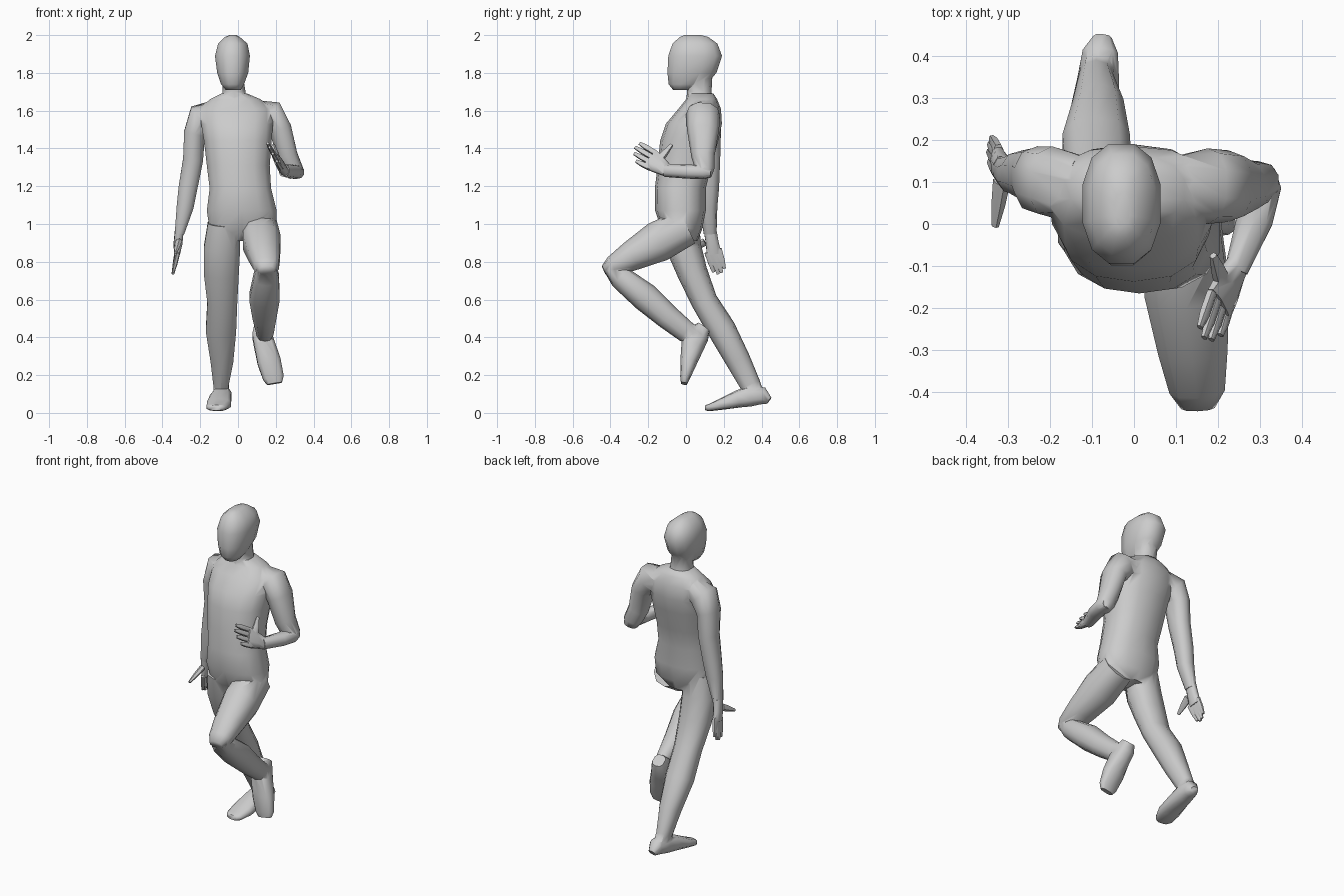
import bpy, bmesh, math
from mathutils import Vector as V

parts = []


def loft(name, rings, side=(1, 0, 0), axis=None, n=10, e=0.85):
    """Closed tube through rings (x, y, z, half width along side, half depth)."""
    bm = bmesh.new()
    pts = [V(r[:3]) for r in rings]
    loops = []
    for i, r in enumerate(rings):
        if axis:
            t = V(axis)
        else:
            a = (pts[i] - pts[i - 1]).normalized() if i else V()
            b = (pts[i + 1] - pts[i]).normalized() if i < len(pts) - 1 else V()
            t = (a + b).normalized()
        s = V(side)
        s = (s - t * s.dot(t)).normalized()
        d = t.cross(s)
        loop = []
        for k in range(n):
            w = 2 * math.pi * (k + 0.5) / n
            c, q = math.cos(w), math.sin(w)
            c = math.copysign(abs(c) ** e, c) / math.cos(math.pi / n) ** e
            q = math.copysign(abs(q) ** e, q)
            loop.append(bm.verts.new(pts[i] + s * c * r[3] + d * q * r[4]))
        loops.append(loop)
    for l0, l1 in zip(loops, loops[1:]):
        for k in range(n):
            m = (k + 1) % n
            bm.faces.new((l0[k], l0[m], l1[m], l1[k]))
    bm.faces.new(loops[0])
    bm.faces.new(loops[-1])
    bmesh.ops.recalc_face_normals(bm, faces=bm.faces)
    me = bpy.data.meshes.new(name)
    bm.to_mesh(me)
    bm.free()
    ob = bpy.data.objects.new(name, me)
    bpy.context.collection.objects.link(ob)
    parts.append(ob)
    return ob


def hand(name, wrist, k_index, k_pinky, t_index, t_pinky, reach, thumb):
    """Palm, four fingers and a thumb; reach lengthens the middle fingers."""
    w, ki, kp, ti, tp = map(V, (wrist, k_index, k_pinky, t_index, t_pinky))
    kc, across = (ki + kp) / 2, ki - kp
    half = across.length / 2
    mid = w.lerp(kc, 0.55)
    loft(name + "_palm", [(*w, .033, .024), (*mid, half * .95, .024),
                          (*kc, half * 1.12, .016)], side=across, n=8)
    for i, extra in enumerate((0, 1, .9, 0)):
        f = (i + .1) / 3.2
        a, b = ki.lerp(kp, f), ti.lerp(tp, f)
        d = (b - a).normalized()
        b = b + d * reach * extra
        loft(name + "_finger", [(*(a - d * .02), .013, .012), (*a.lerp(b, .5), .013, .012),
                                (*b, .008, .007)], side=across, n=6)
    a, b = map(V, thumb)
    loft(name + "_thumb", [(*a, .02, .017), (*a.lerp(b, .5), .016, .014),
                           (*b, .008, .008)], side=across, n=6)


def spans(rows):
    """Rows of z, x min, x max, y min, y max to rings."""
    return [((a + b) / 2, (c + d) / 2, z, (b - a) / 2, (d - c) / 2) for z, a, b, c, d in rows]


# Trunk, neck and head
UP = (0, 0, 1)
loft("body", spans([
    (.91, -.06, .11, -.08, .06), (.97, -.15, .20, -.13, .085), (1.07, -.165, .205, -.163, .105),
    (1.19, -.15, .175, -.165, .105), (1.31, -.165, .168, -.15, .135), (1.44, -.18, .178, -.137, .17),
    (1.53, -.195, .185, -.107, .19), (1.61, -.20, .185, -.04, .185), (1.66, -.15, .12, .0, .165),
    (1.69, -.09, .05, .01, .145)]), axis=UP, n=14)
loft("neck", spans([(1.62, -.09, .05, .0, .15), (1.70, -.082, .04, .005, .135),
                    (1.79, -.08, .025, .005, .14)]), axis=UP)
loft("head", spans([
    (1.71, -.065, .015, -.07, .03), (1.74, -.09, .032, -.095, .11), (1.80, -.11, .054, -.102, .165),
    (1.89, -.122, .063, -.098, .195), (1.955, -.105, .05, -.075, .17),
    (1.99, -.07, .01, -.035, .12), (2.0, -.045, -.01, -.01, .08)]), axis=UP, n=12)

# Hanging arm
loft("hanging_arm", [
    (-.13, .095, 1.59, .06, .07), (-.195, .10, 1.565, .075, .085), (-.23, .105, 1.48, .056, .08),
    (-.238, .115, 1.34, .053, .066), (-.265, .12, 1.19, .05, .055), (-.28, .118, 1.09, .045, .048),
    (-.31, .128, .95, .025, .034)])
hand("hanging_hand", (-.311, .128, .965), (-.322, .115, .83), (-.325, .183, .85),
     (-.343, .145, .745), (-.338, .205, .765), .018, ((-.315, .10, .905), (-.33, -.005, .85)))

# Bent arm
loft("bent_upper_arm", [
    (.10, .095, 1.59, .06, .07), (.175, .09, 1.575, .08, .09), (.225, .09, 1.50, .06, .085),
    (.262, .09, 1.36, .054, .062), (.295, .10, 1.285, .05, .05), (.30, .105, 1.245, .03, .03)])
loft("bent_forearm", [
    (.305, .13, 1.27, .03, .025), (.305, .09, 1.275, .045, .038), (.287, .01, 1.277, .043, .037),
    (.243, -.11, 1.283, .028, .034)])
hand("raised_hand", (.245, -.10, 1.283), (.178, -.18, 1.39), (.225, -.205, 1.3),
     (.155, -.245, 1.43), (.207, -.265, 1.33), .022, ((.212, -.145, 1.335), (.188, -.075, 1.42)))

# Trailing leg and foot
loft("trailing_leg", [
    (-.075, -.03, 1.0, .085, .10), (-.085, -.01, .87, .096, .092), (-.088, .035, .74, .092, .08),
    (-.083, .098, .59, .079, .07), (-.09, .19, .44, .08, .075), (-.085, .275, .28, .06, .066),
    (-.09, .34, .15, .04, .055), (-.085, .365, .09, .04, .05)])
loft("trailing_foot", [
    (-.075, .44, .065, .022, .02), (-.08, .405, .09, .042, .047), (-.085, .34, .088, .05, .054),
    (-.092, .28, .075, .056, .047), (-.10, .19, .047, .064, .031), (-.115, .125, .028, .052, .019),
    (-.118, .105, .027, .036, .015)], e=.75)

# Raised leg and foot
loft("raised_thigh", [
    (.115, .0, .985, .09, .10), (.125, -.15, .905, .10, .108), (.14, -.29, .83, .083, .08),
    (.15, -.39, .775, .066, .055), (.152, -.435, .755, .04, .025)])
loft("raised_shin", [
    (.15, -.405, .765, .055, .035), (.15, -.35, .72, .067, .062), (.14, -.215, .612, .08, .076),
    (.14, -.10, .51, .062, .066), (.143, .0, .43, .045, .058), (.14, .06, .40, .035, .045)])
loft("raised_foot", [
    (.12, .095, .455, .035, .038), (.125, .065, .415, .05, .06), (.14, .036, .36, .055, .063),
    (.165, .014, .27, .062, .045), (.188, -.005, .185, .055, .026),
    (.193, -.01, .155, .04, .017)], e=.75)

# Weld every part into one skin
body = parts[0]
bpy.context.view_layer.objects.active = body
for ob in parts[1:]:
    mod = body.modifiers.new("weld", 'BOOLEAN')
    mod.operation, mod.solver, mod.object = 'UNION', 'EXACT', ob
    bpy.ops.object.modifier_apply(modifier=mod.name)
    bpy.data.objects.remove(ob)
bpy.ops.object.select_all(action='DESELECT')
body.select_set(True)
bpy.ops.object.shade_smooth_by_angle(angle=math.radians(65))
